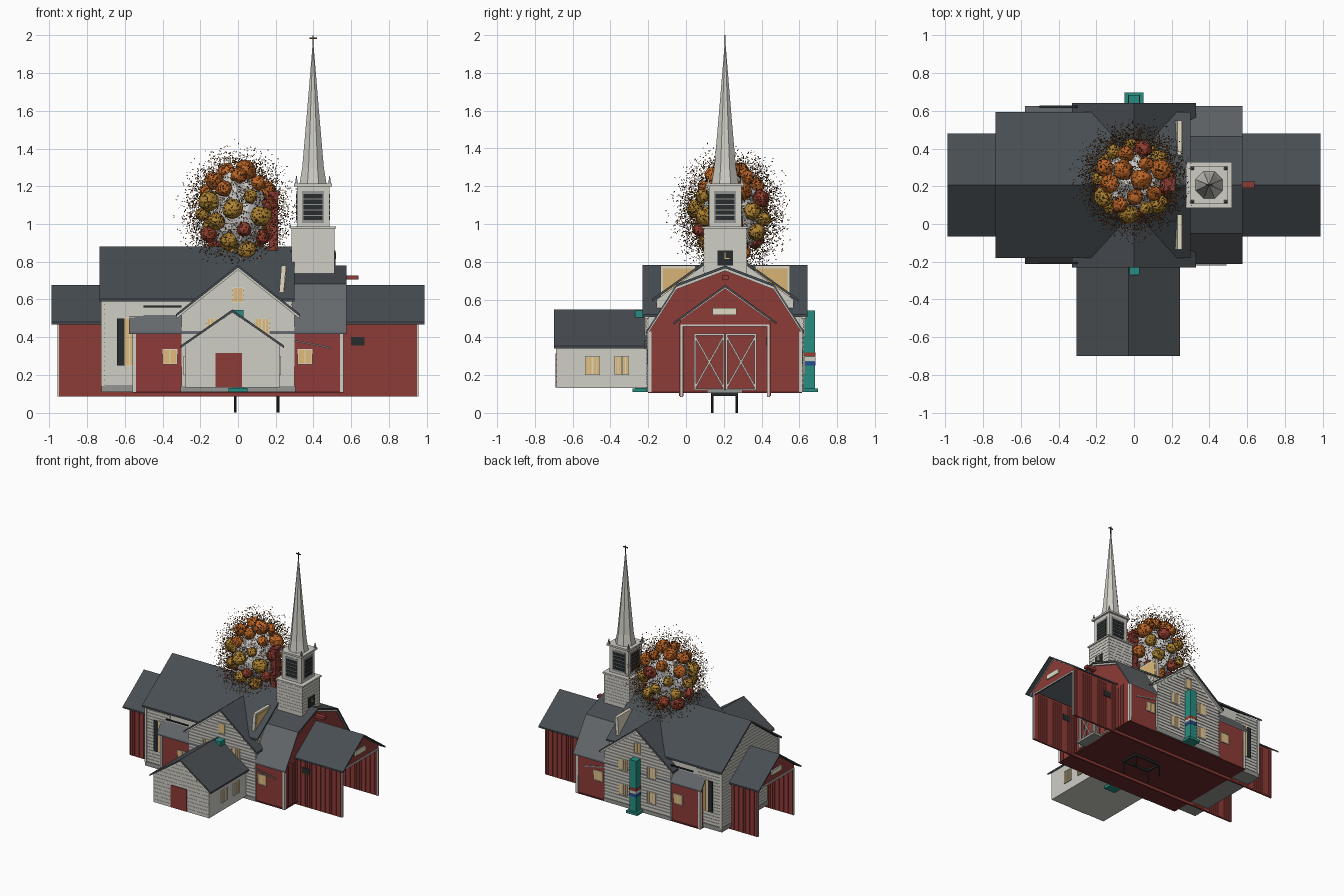
import bpy, bmesh, math, random
from mathutils import Vector, Matrix

if "Cube" in bpy.data.objects:
    bpy.data.objects.remove(bpy.data.objects["Cube"])
random.seed(4)

COL = dict(white=(.62, .61, .56, 1), red=(.27, .045, .04, 1), darkred=(.14, .025, .02, 1),
           slate=(.065, .075, .085, 1), slate2=(.13, .14, .15, 1), stone=(.3, .3, .29, 1),
           glow=(.75, .5, .2, 1), black=(.02, .025, .025, 1), teal=(.02, .27, .22, 1),
           blue=(.02, .07, .3, 1), orange=(.5, .13, .02, 1), gold=(.42, .23, .03, 1),
           rust=(.3, .05, .03, 1), brown=(.09, .055, .02, 1), cream=(.75, .7, .55, 1))
MATS = {}


def finish(name, bm, col=None):
    bmesh.ops.recalc_face_normals(bm, faces=bm.faces)
    me = bpy.data.meshes.new(name)
    bm.to_mesh(me)
    bm.free()
    ob = bpy.data.objects.new(name, me)
    bpy.context.collection.objects.link(ob)
    if col:
        if col not in MATS:
            MATS[col] = bpy.data.materials.new(col)
            MATS[col].diffuse_color = COL[col]
        me.materials.append(MATS[col])
    return ob


def boxes(name, items, col=None):
    """Boxes given as (x0, x1, y0, y1, z0, z1), joined in one object."""
    bm = bmesh.new()
    for x0, x1, y0, y1, z0, z1 in items:
        m = Matrix.Translation(((x0+x1)/2, (y0+y1)/2, (z0+z1)/2)) @ Matrix.Diagonal((x1-x0, y1-y0, z1-z0, 1))
        bmesh.ops.create_cube(bm, size=1, matrix=m)
    return finish(name, bm, col)


def prism(name, pts, axis, a, b, col=None):
    """Profile (y,z) swept along x, or (x,z) swept along y."""
    bm = bmesh.new()
    at = (lambda p, t: (t, p[0], p[1])) if axis == 'x' else (lambda p, t: (p[0], t, p[1]))
    f = bm.faces.new([bm.verts.new(at(p, a)) for p in pts])
    r = bmesh.ops.extrude_face_region(bm, geom=[f])
    vec = (b-a, 0, 0) if axis == 'x' else (0, b-a, 0)
    bmesh.ops.translate(bm, vec=vec, verts=[v for v in r['geom'] if isinstance(v, bmesh.types.BMVert)])
    return finish(name, bm, col)


def strip(name, line, axis, a, b, col, t=.014):
    """Slab following an open profile line, thickness t downwards."""
    return prism(name, line + [(p, z-t) for p, z in reversed(line)], axis, a, b, col)


def gable(c, w, z0, eave, top):
    return [(c-w, z0), (c+w, z0), (c+w, eave), (c, top), (c-w, eave)]


def clapboards(name, axis, pos, c, w, z0, eave, top, step=.025):
    """Thin overlapping boards on a gable end."""
    out, z = [], z0
    while z < top-step*1.5:
        h = w if z+step < eave else w*(top-z-step)/(top-eave)
        h = min(h, w)
        s = (pos-.003, pos+.003)
        out.append((c-h, c+h, *s, z, z+step*.8) if axis == 'y' else (*s, c-h, c+h, z, z+step*.8))
        z += step
    boxes(name, out, 'white')


def window(name, axis, pos, c, z0, w, h):
    """Warm pane with frame and glazing bars on both sides of a wall plane."""
    def b(u0, u1, v0, v1, d):
        return (u0, u1, pos-d, pos+d, v0, v1) if axis == 'y' else (pos-d, pos+d, u0, u1, v0, v1)
    boxes(name+"_pane", [b(c-w/2, c+w/2, z0, z0+h, .006)], 'glow')
    t = .005
    boxes(name+"_frame", [b(c-w/2-t, c-w/2, z0, z0+h, .009), b(c+w/2, c+w/2+t, z0, z0+h, .009),
                          b(c-w/2-t, c+w/2+t, z0+h, z0+h+t, .009), b(c-w/2-t, c+w/2+t, z0-t, z0, .009),
                          b(c-.002, c+.002, z0, z0+h, .008)], 'cream')


CY = .207
# Main gambrel barn
gam = [(-.2, .44), (-.05, .672), (CY, .77), (.464, .672), (.614, .44)]
prism("barn_body", [(-.195, .11)] + gam + [(.609, .11)], 'x', -.555, .555, 'red')
for i in range(4):
    strip("barn_roof", [(y, z+.01) for y, z in ([(-.212, .42)] + gam[1:4] + [(.626, .42)])[i:i+2]], 'x', -.578, .575,
          'slate2' if i in (0, 3) else 'slate')
for x in (-.56, .56):
    strip("barn_rake_trim", gam, 'x', x-.006, x+.006, 'white', .018)
boxes("barn_corner_boards", [(x-.01, x+.01, y-.01, y+.01, .11, .43) for x in (-.55, .55) for y in (-.193, .607)], 'white')
boxes("barn_floor", [(-.56, .56, -.2, .615, .105, .115)], 'darkred')
boxes("hoist_beam", [(.55, .64, .19, .225, .705, .727)], 'red')
for x in (-.36, .355):
    for y in (-.197, .611):
        window("barn_window", 'y', y, x, .26, .07, .073)
boxes("barn_battens", [(.553, .559, y-.002, y+.002, .11, .45) for y in [-.18+.03*i for i in range(27)]], 'red')

# White house crossing the barn
prism("house_body", gable(CY, .362, .115, .60, .865), 'x', -.72, .285, 'white')
for s in (-1, 1):
    strip("house_roof", [(CY, .88), (CY+s*.388, .603)], 'x', -.735, .3, 'slate')
    boxes("house_window_shutter", [(-.642, -.603, CY+s*.368-.006, CY+s*.368+.006, .25, .5)], 'black')
    window("house_window", 'y', CY+s*.364, -.575, .25, .05, .25)
boxes("house_foundation", [(-.725, -.5, -.16, .575, .11, .145)], 'stone')
for x in (-.721, .286):
    clapboards("house_siding", 'x', x, CY, .36, .15, .6, .865)
for y in (-.156, .57):
    boxes("house_side_siding", [(-.72, -.5, y-.003, y+.003, z, z+.02) for z in [.15+.025*i for i in range(18)]], 'white')
boxes("house_corner_boards", [(-.727, -.705, y-.008, y+.008, .14, .6) for y in (-.156, .57)], 'white')

# White cross gable, front and back
prism("cross_gable_body", gable(0, .3, .115, .52, .765), 'y', -.205, .62, 'white')
for s in (-1, 1):
    strip("cross_gable_roof", [(0, .783), (s*.33, .522)], 'y', -.23, .642, 'slate')
boxes("cross_gable_foundation", [(-.305, .305, -.21, .625, .11, .14)], 'stone')
for y in (-.207, .622):
    clapboards("cross_gable_siding", 'y', y, 0, .298, .15, .52, .76)
    window("attic_window", 'y', y, 0, .585, .05, .075)
    for s in (-1, 1):
        for z in (.21, .41):
            for o in (.108, .146):
                window("gable_window", 'y', y, s*o, z, .03, .085)
    strip("cross_gable_rake", [(-.325, .515), (0, .772), (.325, .515)], 'y', y-.012, y+.012, 'white', .016)
    boxes("eave_rail", [(-.5, -.3, y-.006, y+.006, .558, .567)], 'black')
    strip("brace_rail", [(.3, .385), (.49, .347)], 'y', y-.014, y-.004, 'stone', .008)

# Tilted dormer panels on the right slope
for y0, y1 in ((-.135, .05), (.365, .55)):
    prism("dormer_frame", [(.215, .6), (.24, .6), (.255, .78), (.23, .78)], 'y', y0, y1, 'cream')
    prism("dormer_pane", [(.235, .64), (.246, .64), (.258, .765), (.248, .765)], 'y', y0+.012, y1-.012, 'glow')

# Front annex
prism("annex_body", gable(-.03, .25, .132, .36, .532), 'y', -.685, -.2, 'white')
for s in (-1, 1):
    strip("annex_roof", [(-.03, .547), (-.03+s*.275, .355)], 'y', -.7, -.21, 'slate')
    for y in (-.515, -.475, -.36, -.32):
        window("annex_window", 'x', -.03+s*.25, y, .205, .028, .09)
boxes("annex_door", [(-.12, .022, -.692, -.68, .135, .315)], 'red')
clapboards("annex_siding", 'y', -.684, -.03, .249, .135, .36, .532, .03)

# Hollow covered wings with open ends
WY = (-.025, .439)
boxes("wing_walls", [(-.95, .95, y-.007, y+.007, .085, .49) for y in WY], 'red')
boxes("wing_battens", [(x-.002, x+.002, y-.011, y+.011, .09, .475) for y in WY for i in range(20)
                       for x in (-.945+.02*i, .945-.02*i)], 'red')
for s in (-1, 1):
    a, b = sorted((s*.53, s*.99))
    for t in (-1, 1):
        strip("wing_roof", [(CY, .677), (CY+t*.273, .48)], 'x', a, b, 'slate', .012)
    a, b = sorted((s*.935, s*.95))
    prism("wing_gable", [(-.03, .465), (.444, .465), (.444, .495), (CY, .665), (-.03, .495)], 'x', a, b, 'red')
    a, b = sorted((s*.948, s*.957))
    strip("wing_rake", [(-.06, .48), (CY, .67), (.474, .48)], 'x', a, b, 'white', .01)
    boxes("wing_portal_trim", [(a, b, -.028, -.016, .085, .465), (a, b, .43, .442, .085, .465),
                               (a, b, -.028, .442, .457, .469)], 'white')
    boxes("wing_sign", [(a-.003, b+.003, .14, .268, .517, .555)], 'cream')
    a, b = sorted((s*.6, s*.67))
    boxes("wing_window", [(a, b, y-.012, y+.012, .355, .402) for y in WY], 'black')

# Barn doors with crossed bracing
for y0 in (.042, .21):
    y1 = y0+.163
    fr = [(.556, .57, y0, y0+.01, .12, .42), (.556, .57, y1-.01, y1, .12, .42),
          (.556, .57, y0, y1, .12, .13), (.556, .57, y0, y1, .41, .42)]
    boxes("barn_door_frame", fr, 'white')
    for z0, z1 in ((.125, .415), (.415, .125)):
        strip("barn_door_brace", [(y0, z0+.008), (y1, z1+.008)], 'x', .558, .568, 'white', .018)
boxes("door_step", [(.56, .64, .11, .30, .105, .125)], 'stone')

# Square tower, belfry and spire
TX, TY = .398, .207


def tower_box(name, r, z0, z1, col='white'):
    boxes(name, [(TX-r, TX+r, TY-r, TY+r, z0, z1)], col)


tower_box("tower_base", .113, .70, .98)
tower_box("tower_cornice", .122, .975, .987)
tower_box("belfry", .086, .985, 1.205)
tower_box("belfry_cornice", .1, 1.2, 1.214)
tower_box("tower_base_siding", .115, .745, .755)
boxes("tower_siding", [(TX-.115, TX+.115, TY-.115, TY+.115, z, z+.02) for z in [.75+.025*i for i in range(9)]], 'white')
for s in (-1, 1):
    for nm, hw, d, z0, z1, col in [("louver_frame", .058, .088, 1.005, 1.175, 'stone')] + \
            [("louver", .05, .091, 1.02+i*.029, 1.042+i*.029, 'black') for i in range(5)]:
        a, b = sorted((s*d, s*.08))
        boxes(nm, [(TX-hw, TX+hw, TY+a, TY+b, z0, z1), (TX+a, TX+b, TY-hw, TY+hw, z0, z1)], col)
boxes("clock_face", [(TX-.119, TX+.119, TY-.041, TY+.041, .78, .86)], 'black')
boxes("clock_hands", [(TX+.118, TX+.123, TY-.003, TY+.003, .815, .85), (TX+.118, TX+.123, TY, TY+.024, .815, .821)], 'glow')


def cone(name, x, y, z0, z1, r0, r1, n, col):
    bm = bmesh.new()
    m = Matrix.Translation((x, y, (z0+z1)/2)) @ Matrix.Rotation(math.pi/n, 4, 'Z')
    bmesh.ops.create_cone(bm, cap_ends=True, segments=n, radius1=r0, radius2=r1, depth=z1-z0, matrix=m)
    return finish(name, bm, col)


for z0, z1, r0, r1 in ((1.21, 1.3, .078, .062), (1.3, 1.6, .062, .034), (1.6, 1.95, .034, .003)):
    cone("spire", TX, TY, z0, z1, r0, r1, 8, 'white')
for sx in (-1, 1):
    for sy in (-1, 1):
        cone("pinnacle", TX+sx*.088, TY+sy*.088, 1.21, 1.255, .012, .002, 4, 'stone')
boxes("spire_cross", [(TX-.003, TX+.003, TY-.003, TY+.003, 1.93, 2.0), (TX-.02, TX+.02, TY-.003, TY+.003, 1.982, 1.99)], 'brown')

# Chimney
boxes("chimney", [(.165, .213, .18, .24, .7, 1.16), (.16, .218, .175, .245, 1.15, 1.172)], 'red')

# Teal banded posts, front and back
for y, d in ((.65, 1), (-.237, -1)):
    boxes("teal_post", [(-.03, .03, y-.033, y+.033, .11, .543)], 'teal')
    boxes("teal_post_foot", [(-.05, .05, y-.045, y+.048, .11, .13)], 'teal')
    for z, c in ((.25, 'blue'), (.275, 'white'), (.298, 'rust')):
        boxes("post_band", [(-.032, .032, y-.035, y+.035, z, z+.022)], c)

# Support legs and frame below
for x in (-.015, .212):
    for y in (.14, .268):
        cone("support_leg", x, y, 0, .11, .007, .007, 10, 'black')
boxes("support_frame", [(-.02, .22, y-.006, y+.006, .09, .106) for y in (.14, .268)] +
      [(x-.006, x+.006, .14, .268, .09, .106) for x in (-.015, .212)], 'black')

# Autumn tree: trunk, grey core, leaf clumps, loose leaves
TC = Vector((-.005, .235, 1.06))
cone("tree_trunk", 0, .22, .6, 1.0, .04, .02, 10, 'brown')


def blob(name, c, r, col, sub=2, sz=1):
    bm = bmesh.new()
    bmesh.ops.create_icosphere(bm, subdivisions=sub, radius=r, matrix=Matrix.Translation(c) @ Matrix.Diagonal((1, 1, sz, 1)))
    for v in bm.verts:
        v.co += (v.co-c)*random.uniform(-.1, .1)
    return finish(name, bm, col)


blob("tree_core", TC, .16, None, 3, 1.3)
N = 34
for i in range(N):
    h = 1-2*(i+.5)/N
    q, a = math.sqrt(1-h*h), i*2.4
    p = TC + Vector((math.cos(a)*q*.18, math.sin(a)*q*.18, h*.23))
    col = 'orange' if h > .4 else random.choice(['gold', 'rust', 'orange', 'gold', 'gold' if h > -.3 else 'rust'])
    blob("leaf_clump", p, random.uniform(.036, .058), col)
leaves = {c: bmesh.new() for c in ('orange', 'gold', 'rust', 'brown')}
for i in range(8000):
    d = Vector([random.gauss(0, 1) for _ in range(3)]).normalized()
    r = min(random.gauss(.235, .042), .34)
    p = TC + Vector((d.x*r, d.y*r, d.z*r*1.15))
    w = [5, 2, 1, 4] if d.z > .2 else [2, 3, 3, 5]
    bm = leaves[random.choices(list(leaves), w)[0]]
    u = Vector([random.gauss(0, 1) for _ in range(3)]).normalized()
    v = u.orthogonal().normalized()*random.uniform(.003, .005)
    u = u*random.uniform(.004, .007)
    bm.faces.new([bm.verts.new(p+k) for k in (u, v, -u, -v)])
for c, bm in leaves.items():
    finish("loose_leaves_"+c, bm, c)

for m in bpy.data.materials:
    if m.users and not m.is_grease_pencil:
        m.use_nodes = True
        m.node_tree.nodes["Principled BSDF"].inputs["Base Color"].default_value = m.diffuse_color
